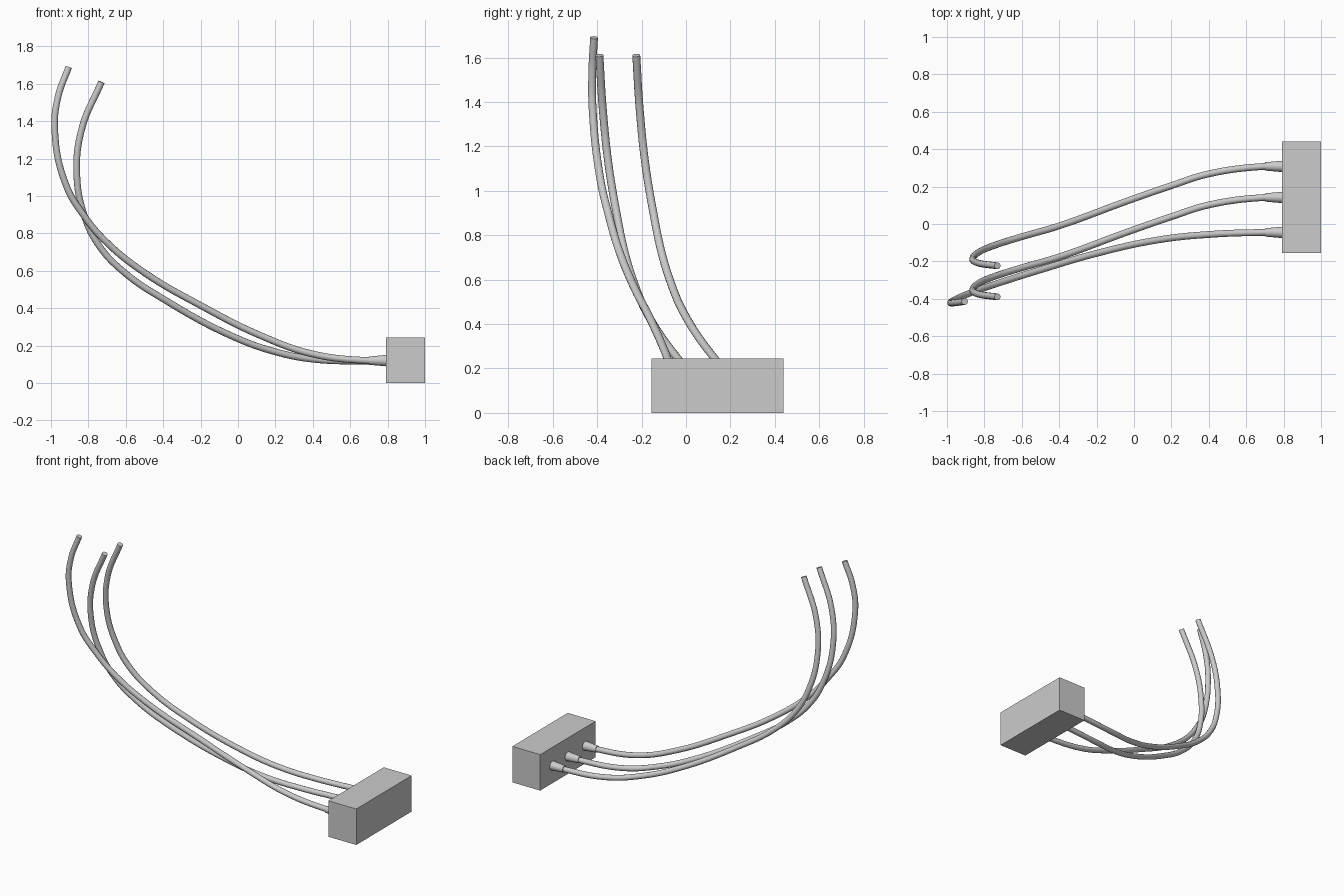
import bpy, math

if "Cube" in bpy.data.objects:
    bpy.data.objects.remove(bpy.data.objects["Cube"])

CABLE_R = 0.018


def shade(obj):
    bpy.ops.object.select_all(action='DESELECT')
    obj.select_set(True)
    bpy.context.view_layer.objects.active = obj
    bpy.ops.object.shade_smooth_by_angle(angle=math.radians(40))


def cable(name, points, dy=0.0):
    # round tube swept along a smooth path, with closed ends
    curve = bpy.data.curves.new(name, 'CURVE')
    curve.dimensions = '3D'
    curve.resolution_u = 8
    curve.bevel_depth = CABLE_R
    curve.bevel_resolution = 4
    curve.use_fill_caps = True
    spline = curve.splines.new('BEZIER')
    spline.bezier_points.add(len(points) - 1)
    for bp, (x, y, z) in zip(spline.bezier_points, points):
        bp.co = (x, y + dy, z)
        bp.handle_left_type = bp.handle_right_type = 'AUTO'
    obj = bpy.data.objects.new(name, curve)
    bpy.context.collection.objects.link(obj)
    bpy.ops.object.select_all(action='DESELECT')
    obj.select_set(True)
    bpy.context.view_layer.objects.active = obj
    bpy.ops.object.convert(target='MESH')
    shade(bpy.context.object)


def sleeve(name, y):
    # tapered strain relief, wide end on the block
    bpy.ops.mesh.primitive_cone_add(vertices=24, radius1=0.031, radius2=0.022, depth=0.10,
                                    location=(0.75, y, 0.12),
                                    rotation=(0, -math.pi / 2, 0))
    bpy.context.object.name = name
    shade(bpy.context.object)


# connector block
bpy.ops.mesh.primitive_cube_add(size=1, location=(0.895, 0.142, 0.1225))
block = bpy.context.object
block.name = "connector_block"
block.scale = (0.21, 0.596, 0.245)
bpy.ops.object.transform_apply(location=False, rotation=False, scale=True)

# two matching cables
inner_path = [(0.80, 0.308, 0.12), (0.70, 0.308, 0.118), (0.40, 0.268, 0.128),
              (0.20, 0.205, 0.167), (-0.03, 0.125, 0.25), (-0.40, -0.01, 0.45),
              (-0.60, -0.068, 0.585), (-0.74, -0.112, 0.73), (-0.82, -0.145, 0.89),
              (-0.862, -0.183, 1.12), (-0.835, -0.208, 1.36), (-0.73, -0.224, 1.61)]
cable("back_cable", inner_path)
cable("middle_cable", inner_path, -0.166)

# longer front cable
outer_path = [(0.80, -0.045, 0.12), (0.70, -0.045, 0.12), (0.40, -0.056, 0.155),
              (0.13, -0.085, 0.25), (-0.20, -0.157, 0.415), (-0.50, -0.245, 0.59),
              (-0.70, -0.308, 0.75), (-0.82, -0.348, 0.89), (-0.92, -0.387, 1.06),
              (-0.98, -0.42, 1.36), (-0.962, -0.422, 1.53), (-0.905, -0.414, 1.69)]
cable("front_cable", outer_path)

for label, y in (("back", 0.308), ("middle", 0.142), ("front", -0.045)):
    sleeve(label + "_sleeve", y)
